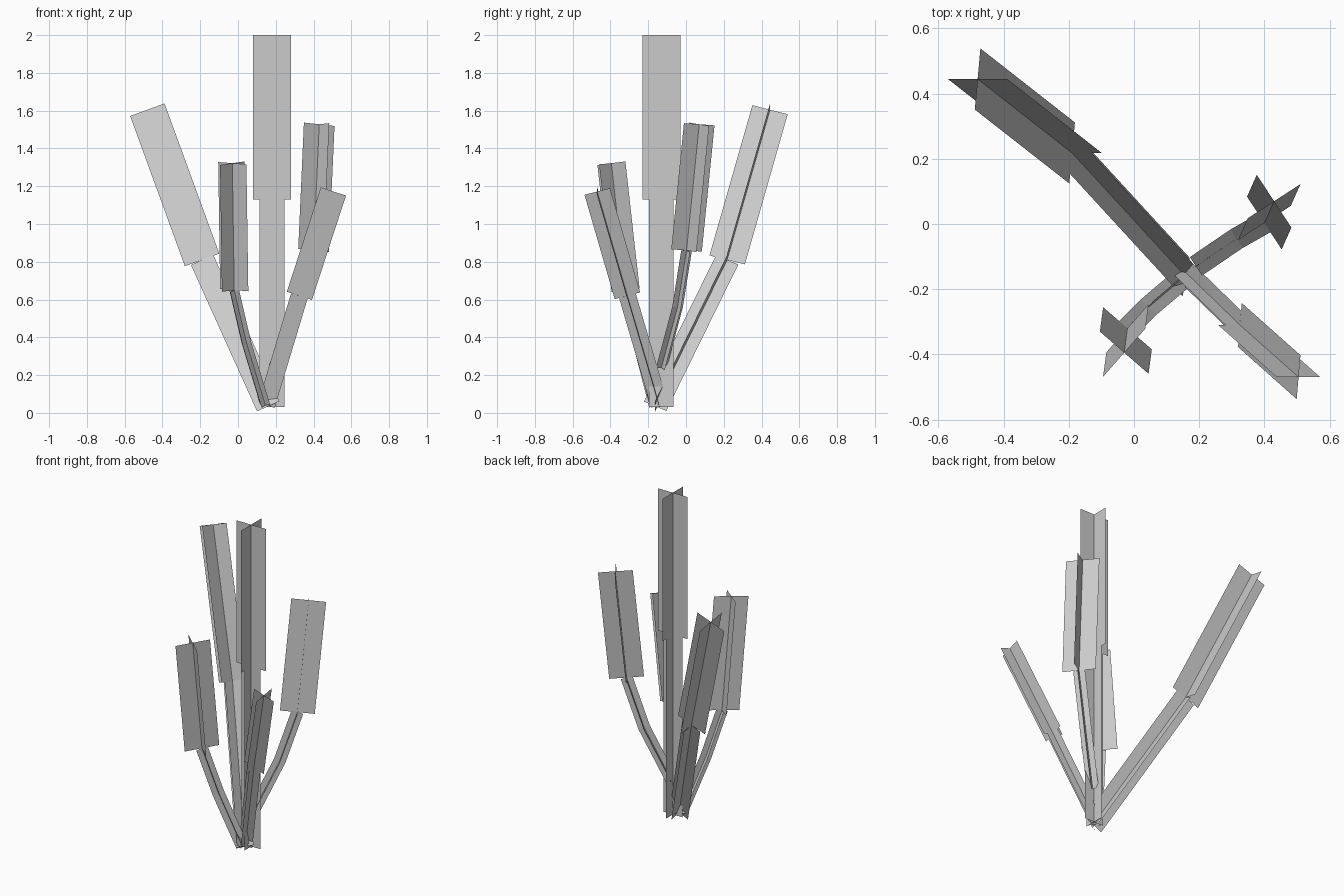
import bpy
from mathutils import Vector

if "Cube" in bpy.data.objects:
    bpy.data.objects.remove(bpy.data.objects["Cube"])


def crossed_strips(name, path, half, across):
    """Two flat strips crossing at right angles, following a path."""
    pts = [Vector(p) for p in path]
    hint = Vector((-across[1], across[0], 0))
    verts, faces = [], []
    frames = []
    for i, p in enumerate(pts):
        t = Vector((0, 0, 0))
        if i > 0:
            t += (p - pts[i - 1]).normalized()
        if i < len(pts) - 1:
            t += (pts[i + 1] - p).normalized()
        t.normalize()
        u = hint.cross(t).normalized()
        frames.append((p, u, t.cross(u).normalized()))
    for k in (1, 2):
        start = len(verts)
        for f in frames:
            verts += [f[0] - f[k] * half, f[0] + f[k] * half]
        for i in range(len(pts) - 1):
            a = start + 2 * i
            faces.append((a, a + 1, a + 3, a + 2))
    mesh = bpy.data.meshes.new(name)
    mesh.from_pydata(verts, [], faces)
    obj = bpy.data.objects.new(name, mesh)
    bpy.context.collection.objects.link(obj)
    return obj


# name, stem path, stem half width, head tip, head half width, strip direction
reeds = [
    ("centre", [(0.18, -0.13, 0.03), (0.18, -0.13, 1.13)], 0.065,
     (0.18, -0.13, 2.0), 0.10, (1, 0)),
    ("back_left", [(0.16, -0.163, 0.035), (-0.19, 0.218, 0.81)], 0.065,
     (-0.48, 0.445, 1.605), 0.097, (1, 0)),
    ("front_right", [(0.15, -0.14, 0.04), (0.325, -0.31, 0.62)], 0.046,
     (0.505, -0.47, 1.172), 0.070, (1, 0)),
    ("back_right", [(0.19, -0.13, 0.24), (0.315, -0.045, 0.56), (0.40, 0.003, 0.86)],
     0.034, (0.43, 0.07, 1.528), 0.097, (0.105, -0.16)),
    ("front_left", [(0.145, -0.17, 0.04), (0.045, -0.255, 0.37), (-0.02, -0.32, 0.65)],
     0.034, (-0.03, -0.395, 1.322), 0.099, (0.15, -0.13)),
]

# Each reed is a narrow stem with a wider seed head on top
for name, stem, stem_half, tip, head_half, across in reeds:
    crossed_strips(name + "_stem", stem, stem_half, across)
    crossed_strips(name + "_head", [stem[-1], tip], head_half, across)
